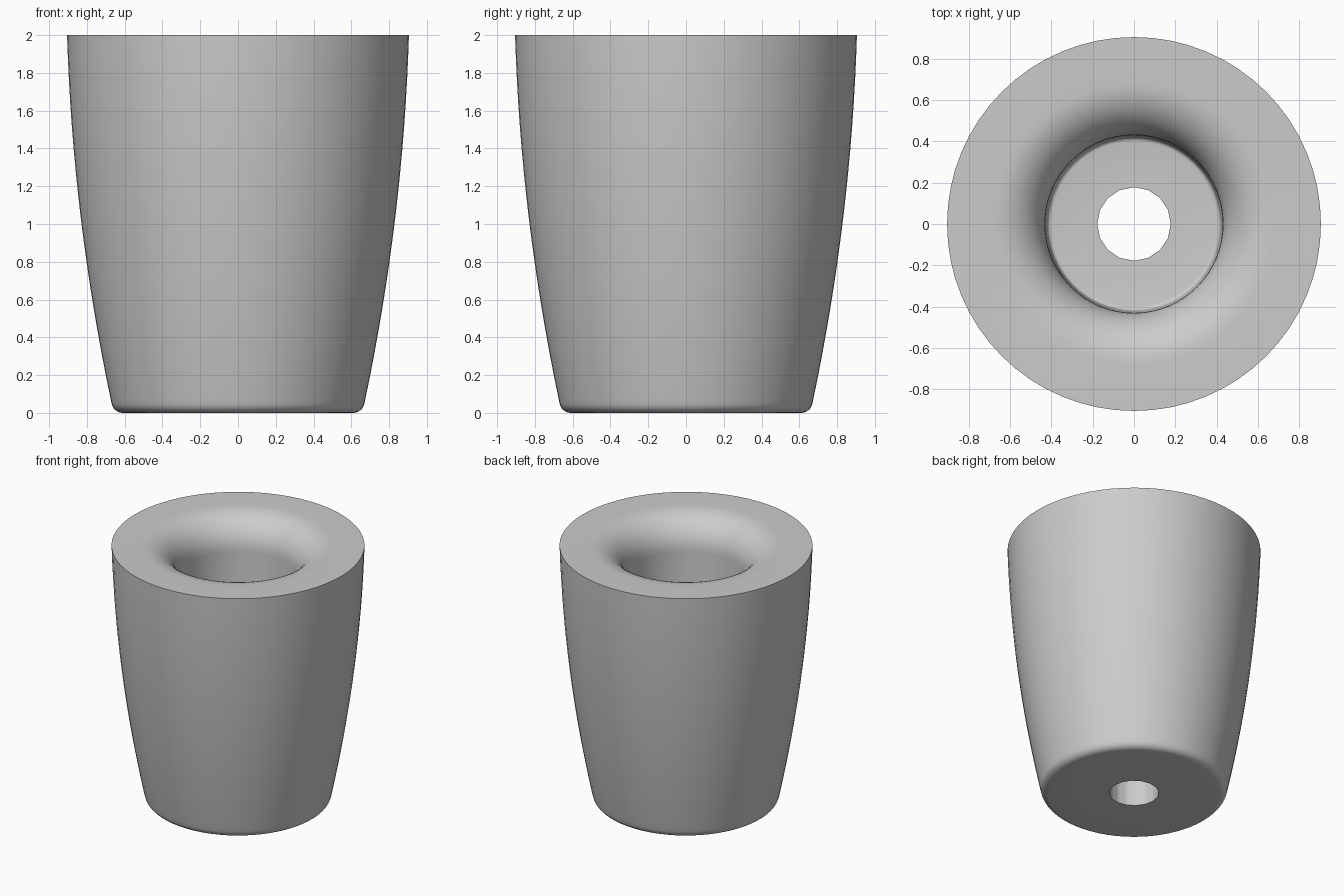
import bpy, bmesh, math

cube = bpy.data.objects.get("Cube")
if cube:
    bpy.data.objects.remove(cube)

SEGMENTS = 64
HOLE_SIDES = 16
HOLE_R = 0.178

grey = bpy.data.materials.new("plain grey")
grey.use_nodes = True
colour = (0.6, 0.6, 0.6, 1)
grey.diffuse_color = colour
grey.node_tree.nodes["Principled BSDF"].inputs["Base Color"].default_value = colour


def arc(cx, cz, r, start, end, steps):
    """Points (radius, height) along a circular fillet, angles in degrees."""
    points = []
    for i in range(steps + 1):
        a = math.radians(start + (end - start) * i / steps)
        points.append((cx + r * math.cos(a), cz + r * math.sin(a)))
    return points


def outer_radius(z):
    """Bowed, tapering outer wall."""
    d = 2 - z
    return 0.905 - 0.03 * d - 0.0466 * d * d


def ring_radius(r, angle):
    """Make the bolt hole a coarser polygon than the body."""
    if r > HOLE_R:
        return r
    step = math.tau / HOLE_SIDES
    offset = angle % step - step / 2
    return r * math.cos(step / 2) / math.cos(offset)


# Closed profile: underside, outer wall, top, rounded mouth, bore, floor, hole
profile = [(HOLE_R, 0), (0.36, 0)]
profile += arc(0.61, 0.06, 0.06, -90, -10, 6)
profile += [(outer_radius(z), z) for z in [0.08 + 0.12 * i for i in range(17)]]
profile += arc(0.68, 1.75, 0.25, 90, 180, 12)
profile += arc(0.40, 0.42, 0.02, 0, -90, 4)
profile += [(HOLE_R, 0.4)]

# Revolve the profile around z
bm = bmesh.new()
rings = []
for s in range(SEGMENTS):
    a = math.tau * s / SEGMENTS
    rings.append([bm.verts.new((ring_radius(r, a) * math.cos(a),
                                ring_radius(r, a) * math.sin(a), z))
                  for r, z in profile])
count = len(profile)
for s, ring in enumerate(rings):
    following = rings[(s + 1) % SEGMENTS]
    for i in range(count):
        j = (i + 1) % count
        bm.faces.new((ring[i], following[i], following[j], ring[j]))
bmesh.ops.recalc_face_normals(bm, faces=bm.faces)

mesh = bpy.data.meshes.new("tapered_body")
bm.to_mesh(mesh)
bm.free()
mesh.materials.append(grey)
body = bpy.data.objects.new("tapered_body", mesh)
bpy.context.collection.objects.link(body)

# Smooth the round walls, keep the rims sharp
bpy.context.view_layer.objects.active = body
body.select_set(True)
bpy.ops.object.shade_smooth_by_angle(angle=math.radians(30))
